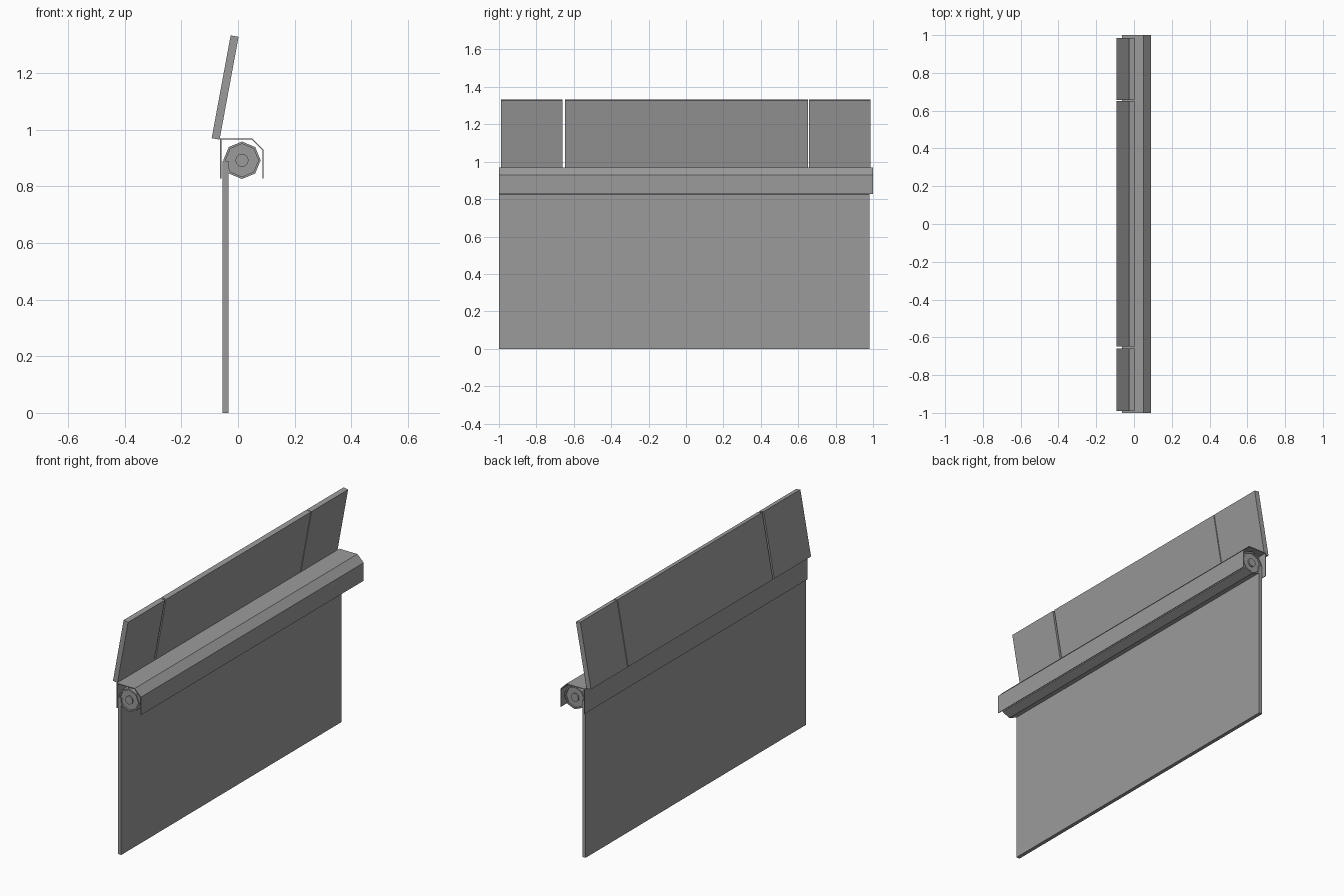
import bpy
import bmesh
import math
from mathutils import Vector

cube = bpy.data.objects.get("Cube")
if cube:
    bpy.data.objects.remove(cube, do_unlink=True)

gray = bpy.data.materials.new("mid gray")
gray.use_nodes = True
gray.diffuse_color = (0.33, 0.33, 0.33, 1)
gray.node_tree.nodes["Principled BSDF"].inputs["Base Color"].default_value = gray.diffuse_color


def add_object(name, bm):
    mesh = bpy.data.meshes.new(name)
    bmesh.ops.recalc_face_normals(bm, faces=bm.faces)
    bm.to_mesh(mesh)
    bm.free()
    mesh.materials.append(gray)
    obj = bpy.data.objects.new(name, mesh)
    bpy.context.collection.objects.link(obj)
    return obj


def extrude_profile(name, points, y0, y1):
    """Closed x-z outline carried along y."""
    bm = bmesh.new()
    face = bm.faces.new([bm.verts.new((x, y0, z)) for x, z in points])
    result = bmesh.ops.extrude_face_region(bm, geom=[face])
    moved = [v for v in result["geom"] if isinstance(v, bmesh.types.BMVert)]
    bmesh.ops.translate(bm, verts=moved, vec=(0, y1 - y0, 0))
    return add_object(name, bm)


def ring(radius, sides):
    cx, cz = 0.014, 0.892
    return [(cx + radius * math.cos(math.tau * i / sides),
             cz + radius * math.sin(math.tau * i / sides)) for i in range(sides)]


# Hanging curtain
extrude_profile("curtain", [(-0.055, 0), (-0.034, 0), (-0.034, 0.89), (-0.055, 0.89)], -1, 0.98)

# Folded sheet cover: outer path and its return on the inside
outer = [(-0.063, 0.828), (-0.063, 0.969), (0.051, 0.969), (0.09, 0.93), (0.09, 0.828)]
inner = [(0.086, 0.828), (0.086, 0.928), (0.049, 0.965), (-0.059, 0.965), (-0.059, 0.828)]
extrude_profile("cover", outer + inner, -1, 1)

# Eight-sided roller with a shallow recess in each end
bm = bmesh.new()
loops = []
for y, r in ((-0.992, 0.058), (-1, 0.058), (-1, 0.066), (0.98, 0.066), (0.98, 0.058), (0.972, 0.058)):
    loops.append([bm.verts.new((x, y, z)) for x, z in ring(r, 8)])
for a, b in zip(loops, loops[1:]):
    for i in range(8):
        j = (i + 1) % 8
        bm.faces.new((a[i], a[j], b[j], b[i]))
bm.faces.new(loops[0])
bm.faces.new(loops[-1])
add_object("roller", bm)

# Axle
extrude_profile("axle", ring(0.023, 16), -1, 0.98)

# Leaning upper boards: one long board between two short ones
base, lean, thick = Vector((-0.093, 0.97)), Vector((0.067, 0.363)), Vector((0.028, -0.005))
board = [base, base + thick, base + thick + lean, base + lean]
for name, y0, y1 in (("front_board", -0.99, -0.66),
                     ("middle_board", -0.648, 0.652),
                     ("back_board", 0.657, 0.986)):
    extrude_profile(name, board, y0, y1)
